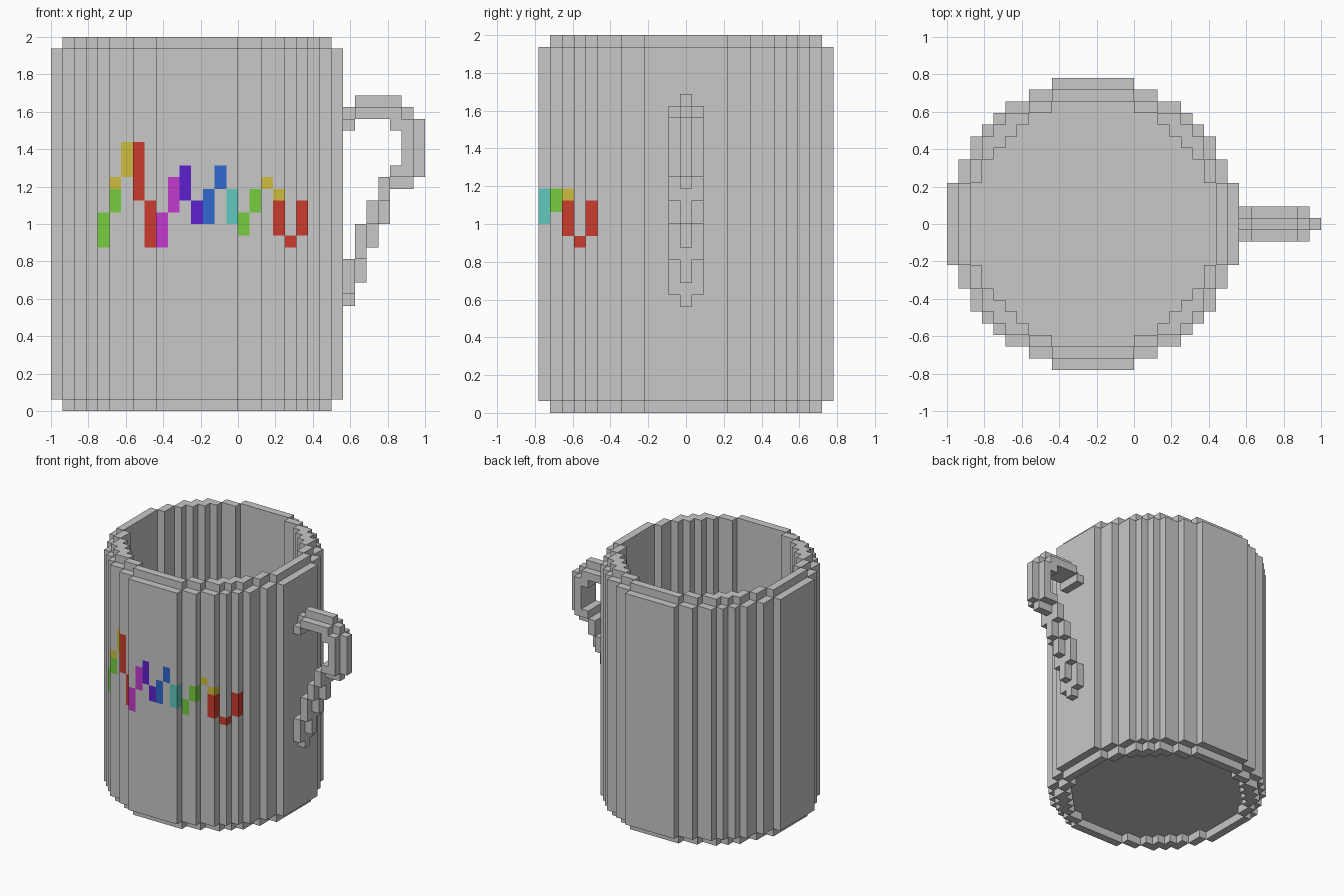
import bpy, bmesh
from mathutils import Vector

cube = bpy.data.objects.get("Cube")
if cube:
    bpy.data.objects.remove(cube, do_unlink=True)

U = 2 / 32                      # edge of one block
HEIGHT = 32
MID = 12                        # centre block of the round body


def make_material(name, rgb):
    linear = [c / 12.92 if c <= 0.04045 else ((c + 0.055) / 1.055) ** 2.4
              for c in (v / 255 for v in rgb)]
    mat = bpy.data.materials.new(name)
    mat.use_nodes = True
    mat.diffuse_color = (*linear, 1)
    mat.node_tree.nodes["Principled BSDF"].inputs["Base Color"].default_value = (*linear, 1)
    return mat


COLOURS = {
    "grey": (200, 200, 200), "red": (203, 60, 46), "green": (120, 205, 64),
    "yellow": (205, 190, 64), "magenta": (196, 58, 205), "violet": (92, 33, 205),
    "blue": (48, 105, 205), "cyan": (98, 200, 190),
}
MATS = {name: make_material(name, rgb) for name, rgb in COLOURS.items()}


def build_blocks(name, cells):
    """Skin a {(x, y, z): colour} set of blocks with its exposed faces."""
    used = sorted(set(cells.values()))
    bm = bmesh.new()
    for cell, colour in cells.items():
        for axis in range(3):
            for sign in (-1, 1):
                n = [0, 0, 0]
                n[axis] = sign
                if tuple(c + d for c, d in zip(cell, n)) in cells:
                    continue
                normal = Vector(n)
                a = Vector((0, 0, 0))
                a[(axis + 1) % 3] = 0.5
                b = normal.cross(a)
                mid = Vector(cell) + Vector((0.5, 0.5, 0.5)) + normal / 2
                corners = (mid - a - b, mid + a - b, mid + a + b, mid - a + b)
                face = bm.faces.new([bm.verts.new(p) for p in corners])
                face.material_index = used.index(colour)
    bmesh.ops.remove_doubles(bm, verts=bm.verts, dist=0.01)
    # Merge the flat runs of blocks, keeping colour borders
    bmesh.ops.dissolve_limit(bm, angle_limit=0.01, verts=bm.verts, edges=bm.edges,
                             delimit={'MATERIAL'})
    for v in bm.verts:
        v.co = Vector((v.co.x * U - 1, (v.co.y - MID - 0.5) * U, v.co.z * U))
    mesh = bpy.data.meshes.new(name)
    bm.to_mesh(mesh)
    bm.free()
    for colour in used:
        mesh.materials.append(MATS[colour])
    obj = bpy.data.objects.new(name, mesh)
    bpy.context.collection.objects.link(obj)


def disc(radius):
    span = range(-MID, MID + 1)
    return {(i + MID, j + MID) for i in span for j in span if i * i + j * j <= radius ** 2}


# Body: thick wall, narrower rim and foot rings, floor set above the foot
hollow = disc(10.5)
body = {}
for z in range(HEIGHT):
    outline = disc(11.5 if z in (0, HEIGHT - 1) else 12.5)
    for x, y in (outline if z == 1 else outline - hollow):
        body[x, y, z] = "grey"

# Zigzag line on the front: column, bottom, top, colour
ZIGZAG = [
    (4, 14, 17, "green"), (5, 17, 19, "green"), (5, 19, 20, "yellow"),
    (6, 20, 23, "yellow"), (7, 18, 23, "red"), (8, 14, 18, "red"),
    (9, 14, 17, "magenta"), (10, 17, 20, "magenta"), (11, 18, 21, "violet"),
    (12, 16, 18, "violet"), (13, 16, 19, "blue"), (14, 19, 21, "blue"),
    (15, 16, 19, "cyan"), (16, 15, 17, "green"), (17, 17, 19, "green"),
    (18, 19, 20, "yellow"), (19, 18, 19, "yellow"), (19, 15, 18, "red"),
    (20, 14, 15, "red"), (21, 15, 18, "red"),
]
wall = disc(12.5)
for x, low, high, colour in ZIGZAG:
    front = min(y for cx, y in wall if cx == x)
    for z in range(low, high):
        body[x, front, z] = colour
build_blocks("mug_body", body)

# Handle: core three blocks wide, with a one-block ridge along its outside
CORE = [(25, 24, 25), (26, 25, 26), (27, 25, 26), (28, 25, 26), (29, 24, 26),
        (30, 20, 25), (29, 20, 21), (28, 18, 20), (27, 16, 18), (26, 13, 16), (25, 10, 13)]
RIDGE = [(25, 25, 26), (26, 26, 27), (27, 26, 27), (28, 26, 27), (29, 26, 27),
         (30, 25, 26), (31, 20, 25), (30, 19, 20), (29, 19, 20), (28, 16, 18),
         (27, 14, 16), (26, 11, 13), (25, 9, 10)]
handle = {}
for spans, half in ((CORE, 1), (RIDGE, 0)):
    for x, low, high in spans:
        for z in range(low, high):
            for y in range(MID - half, MID + half + 1):
                handle[x, y, z] = "grey"
build_blocks("handle", handle)
